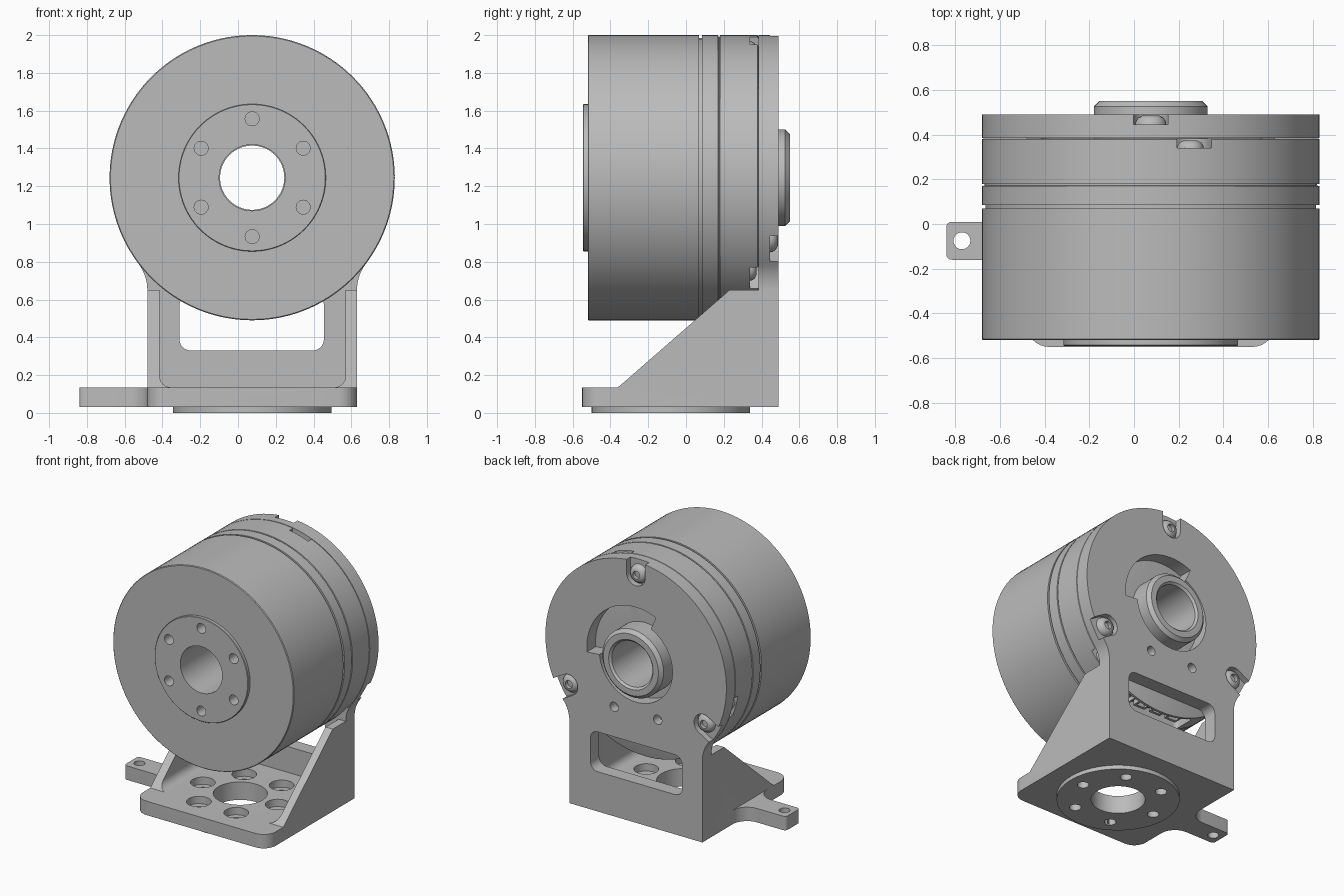
import bpy, bmesh
from math import sin, cos, radians, pi
from mathutils import Matrix, Vector

cube = bpy.data.objects.get("Cube")
if cube:
    bpy.data.objects.remove(cube, do_unlink=True)

grey = bpy.data.materials.new("machined grey")
grey.use_nodes = True
COLOUR = (0.5, 0.5, 0.5, 1)
grey.diffuse_color = COLOUR
grey.node_tree.nodes["Principled BSDF"].inputs["Base Color"].default_value = COLOUR

CX, CZ, R = 0.075, 1.245, 0.755      # motor axis and radius
FY = -0.08                           # foot centre in y
BACK, JOINT = 0.49, 0.383            # back plate faces


def finish(name, bm):
    bmesh.ops.recalc_face_normals(bm, faces=bm.faces)
    me = bpy.data.meshes.new(name)
    bm.to_mesh(me)
    bm.free()
    me.materials.append(grey)
    ob = bpy.data.objects.new(name, me)
    bpy.context.collection.objects.link(ob)
    return ob


def arc(cx, cy, r, a, b, n=12):
    return [(cx + r * cos(radians(a + (b - a) * i / n)),
             cy + r * sin(radians(a + (b - a) * i / n))) for i in range(n + 1)]


def circle(cx, cy, r, n=48):
    return arc(cx, cy, r, 0, 360, n)[:-1]


def rounded(x0, x1, y0, y1, r):
    return (arc(x1 - r, y1 - r, r, 0, 90, 6) + arc(x0 + r, y1 - r, r, 90, 180, 6)
            + arc(x0 + r, y0 + r, r, 180, 270, 6) + arc(x1 - r, y0 + r, r, 270, 360, 6))


def prism(name, pts, axis, a, b, bevel=None):
    """Extrude a 2D outline along an axis from a to b."""
    place = {"x": lambda p, t: (t, p[0], p[1]),
             "y": lambda p, t: (p[0], t, p[1]),
             "z": lambda p, t: (p[0], p[1], t)}[axis]
    bm = bmesh.new()
    lo = [bm.verts.new(place(p, a)) for p in pts]
    hi = [bm.verts.new(place(p, b)) for p in pts]
    bm.faces.new(lo)
    bm.faces.new(hi)
    for i in range(len(pts)):
        j = (i + 1) % len(pts)
        bm.faces.new((lo[i], lo[j], hi[j], hi[i]))
    if bevel:
        rule, size = bevel
        edges = [e for e in bm.edges if rule(e)]
        bmesh.ops.bevel(bm, geom=edges, offset=size, segments=8, profile=0.5, affect='EDGES')
    return finish(name, bm)


def lathe(name, profile, cx=CX, cz=CZ, steps=96):
    """Turn a closed (radius, y) profile about an axis along y."""
    bm = bmesh.new()
    vs = [bm.verts.new((cx + r, y, cz)) for r, y in profile]
    es = [bm.edges.new((v, vs[(i + 1) % len(vs)])) for i, v in enumerate(vs)]
    bmesh.ops.spin(bm, geom=vs + es, cent=(cx, 0, cz), axis=(0, 1, 0),
                   angle=2 * pi, steps=steps, use_duplicate=False)
    bmesh.ops.remove_doubles(bm, verts=bm.verts, dist=0.0005)
    return finish(name, bm)


def combine(ob, tool, operation='DIFFERENCE'):
    mod = ob.modifiers.new("cut", 'BOOLEAN')
    mod.operation, mod.object, mod.solver = operation, tool, 'EXACT'
    bpy.context.view_layer.objects.active = ob
    bpy.ops.object.modifier_apply(modifier=mod.name)
    bpy.data.objects.remove(tool, do_unlink=True)


def polar(a, r, cx=CX, cy=CZ):
    return cx + r * cos(radians(a)), cy + r * sin(radians(a))


def edge_slot(ob, a, r, w, y0, y1):
    """Round-ended notch that runs out through the rim."""
    x, z = polar(a, r)
    pts = arc(x, z, w, a + 90, a + 270, 16)
    dx, dz = polar(a, 0.3, 0, 0)
    pts += [(pts[-1][0] + dx, pts[-1][1] + dz), (pts[0][0] + dx, pts[0][1] + dz)]
    combine(ob, prism("cutter", pts, "y", y0, y1))


def screw(name, a, r, y, size):
    x, z = polar(a, r)
    k = size
    lathe(name, [(0, y), (k, y), (0.97 * k, y + 0.2 * k), (0.8 * k, y + 0.45 * k),
                 (0.5 * k, y + 0.6 * k), (0.42 * k, y + 0.6 * k),
                 (0.42 * k, y + 0.2 * k), (0, y + 0.2 * k)], x, z, 24)


# Front drum with raised mounting face and bore
drum = lathe("rotor_drum", [(0.175, -0.545), (0.387, -0.545), (0.39, -0.542), (0.39, -0.52),
                            (0.75, -0.52), (R, -0.515), (R, 0.07), (0.175, 0.07)])
for k in range(6):
    x, z = polar(90 + 60 * k, 0.312)
    combine(drum, prism("cutter", circle(x, z, 0.037, 24), "y", -0.6, -0.46))

# Rear housing with grooves and hollow shaft collar
housing = lathe("rear_housing", [
    (0.17, 0.07), (0.74, 0.07), (0.74, 0.085), (R, 0.085), (R, 0.17), (0.745, 0.172),
    (0.745, 0.178), (R, 0.18), (R, 0.379), (0.748, JOINT), (0.255, JOINT),
    (0.255, 0.525), (0.23, 0.55), (0.185, 0.55), (0.17, 0.535)])
for i, a in enumerate((75, 195, 315)):
    edge_slot(housing, a, 0.69, 0.08, 0.34, 0.45)
    screw(f"housing_screw_{i + 1}", a, 0.685, 0.338, 0.06)

# Connector bay on the underside
combine(housing, prism("cutter", rounded(-0.22, 0.37, 0.19, 0.36, 0.03), "z", 0.3, 0.62))
for i in range(4):
    x = -0.13 + 0.137 * i
    plug = prism(f"connector_{i + 1}", rounded(x - 0.05, x + 0.05, 0.22, 0.33, 0.01), "z", 0.57, 0.63)
    combine(plug, prism("cutter", rounded(x - 0.035, x + 0.035, 0.24, 0.31, 0.005), "z", 0.5, 0.6))

# Bracket: gusseted body, hollowed between the side walls
side = [(-0.55, 0.03), (BACK, 0.03), (BACK, 0.65), (0.23, 0.65), (-0.36, 0.135), (-0.55, 0.135)]
front_corner = lambda e: all(v.co.y < -0.54 for v in e.verts) and \
    abs(e.verts[0].co.z - e.verts[1].co.z) > 0.05
bracket = prism("bracket", side, "x", -0.48, 0.63, (front_corner, 0.1))
combine(bracket, prism("cutter", rounded(-0.415, 0.57, 0.135, 1.5, 0.06), "y", -1, JOINT + 0.002))

# Round back plate blending into the legs
fx, fz, f = 0.785, 0.595, 0.23
plate = (arc(CX, CZ, R, -37.2, 217.2, 80)
         + arc(CX - fx, CZ - fz, f, 37.2, 0, 8)[1:] + [(-0.48, 0.2), (0.63, 0.2)]
         + arc(CX + fx, CZ - fz, f, 180, 142.8, 8)[:-1])
combine(bracket, prism("back_plate", plate, "y", JOINT + 0.002, BACK), 'UNION')

# Cable tab with flared root
tab = ([(-0.45, -0.28), (-0.48, -0.28)] + arc(-0.6, -0.28, 0.12, 0, 90, 8)[1:]
       + arc(-0.815, -0.135, 0.025, 270, 180, 4) + arc(-0.815, -0.015, 0.025, 180, 90, 4)
       + arc(-0.6, 0.13, 0.12, 270, 360, 8) + [(-0.45, 0.13)])
combine(bracket, prism("tab", tab, "z", 0.03, 0.135), 'UNION')
combine(bracket, prism("cutter", circle(-0.77, -0.075, 0.038, 24), "z", -1, 1))

# Round foot under the base, centre hole and counterbored bolt holes
combine(bracket, prism("foot", circle(CX, FY, 0.42, 72), "z", 0, 0.06), 'UNION')
combine(bracket, prism("cutter", circle(CX, FY, 0.185), "z", -1, 0.4))
for k in range(6):
    x, y = polar(60 * k, 0.312, CX, FY)
    combine(bracket, prism("cutter", circle(x, y, 0.04, 24), "z", -1, 0.4))
    combine(bracket, prism("cutter", circle(x, y, 0.085, 32), "z", 0.08, 0.4))

# Back plate openings: window, shaft clearance, curved recess, small holes
combine(bracket, prism("cutter", rounded(-0.31, 0.455, 0.33, 0.63, 0.06), "y", 0.3, 0.6))
combine(bracket, prism("cutter", circle(CX, CZ, 0.305, 64), "y", 0.3, 0.6))
combine(bracket, prism("cutter", arc(CX, CZ, 0.41, -5, 114, 32) + [(CX, CZ)], "y", 0.3, 0.6))
for a in (245, 295):
    x, z = polar(a, 0.43)
    combine(bracket, prism("cutter", circle(x, z, 0.035, 24), "y", 0.42, 0.6))
for i, a in enumerate((90, 210, 330)):
    edge_slot(bracket, a, 0.65, 0.078, 0.445, 0.6)
    screw(f"plate_screw_{i + 1}", a, 0.65, 0.444, 0.07)

# Smooth round surfaces, crisp edges
for ob in bpy.context.scene.objects:
    ob.select_set(ob.type == 'MESH')
bpy.context.view_layer.objects.active = bracket
bpy.ops.object.shade_smooth_by_angle(angle=radians(30))
